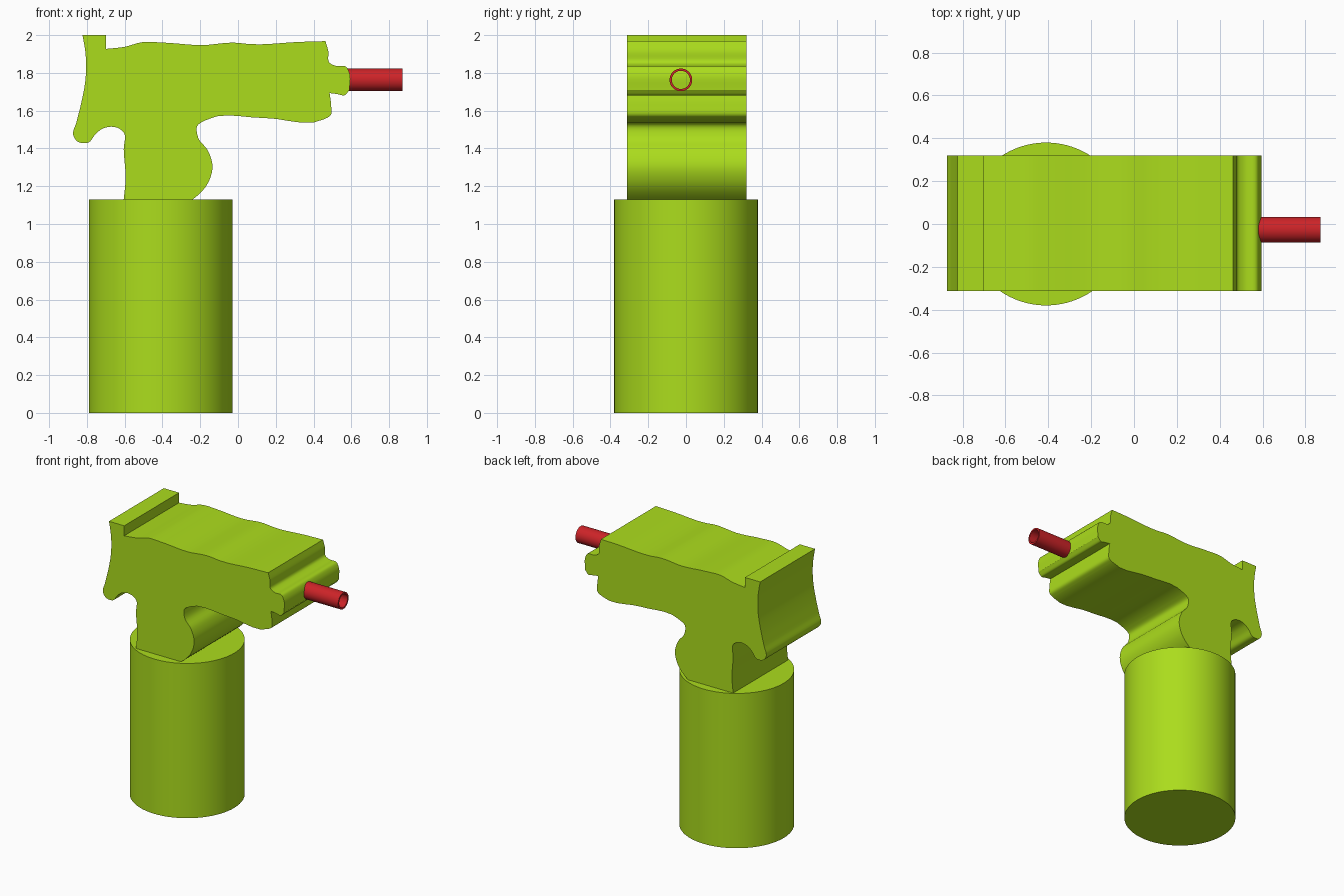
import bpy, bmesh, math
from mathutils import Vector, Matrix

if "Cube" in bpy.data.objects:
    bpy.data.objects.remove(bpy.data.objects["Cube"])


def material(name, rgb):
    m = bpy.data.materials.new(name)
    m.diffuse_color = (*rgb, 1)
    m.use_nodes = True
    m.node_tree.nodes["Principled BSDF"].inputs["Base Color"].default_value = m.diffuse_color
    return m


def finish(name, bm, mat):
    bmesh.ops.recalc_face_normals(bm, faces=bm.faces)
    me = bpy.data.meshes.new(name)
    bm.to_mesh(me)
    bm.free()
    ob = bpy.data.objects.new(name, me)
    bpy.context.collection.objects.link(ob)
    me.materials.append(mat)
    bpy.ops.object.select_all(action='DESELECT')
    ob.select_set(True)
    bpy.context.view_layer.objects.active = ob
    bpy.ops.object.shade_smooth_by_angle(angle=math.radians(35))
    return ob


def smooth_run(pts, steps=5):
    """Smooth curve through pts; the last point is left to the next run."""
    p = [Vector(q) for q in pts]
    n = len(p)
    if n == 2:
        return [p[0]]
    t = [0.0]
    for a, b in zip(p, p[1:]):
        t.append(t[-1] + (b - a).length)
    slope = [(p[i + 1] - p[i]) / (t[i + 1] - t[i]) for i in range(n - 1)]
    tan = [slope[0]]
    for i in range(1, n - 1):
        h0, h1 = t[i] - t[i - 1], t[i + 1] - t[i]
        tan.append((slope[i - 1] * h1 + slope[i] * h0) / (h0 + h1))
    tan.append(slope[-1])
    out = []
    for i in range(n - 1):
        h = t[i + 1] - t[i]
        for k in range(steps):
            s = k / steps
            out.append(p[i] * (2*s**3 - 3*s**2 + 1) + tan[i] * h * (s**3 - 2*s**2 + s)
                       + p[i + 1] * (3*s**2 - 2*s**3) + tan[i + 1] * h * (s**3 - s**2))
    return out


lime = material("lime", (0.41, 0.72, 0.012))
red = material("red", (0.61, 0.017, 0.021))

# Pump head: side outline (x, z) as smooth runs that meet at sharp corners
runs = [
    [(-.823, 2.0)],
    [(-.70, 2.0)],
    [(-.70, 1.927), (-.60, 1.938), (-.51, 1.962), (-.39, 1.96), (-.19, 1.947),
     (-.02, 1.96), (.07, 1.952), (.325, 1.964)],
    [(.463, 1.968), (.478, 1.915), (.483, 1.855), (.515, 1.838), (.572, 1.833),
     (.59, 1.80)],
    [(.59, 1.71), (.565, 1.682), (.525, 1.688)],
    [(.485, 1.693), (.493, 1.63), (.49, 1.575), (.457, 1.555), (.14, 1.561),
     (-.17, 1.55), (-.215, 1.52), (-.21, 1.455), (-.16, 1.39), (-.135, 1.305),
     (-.16, 1.215), (-.24, 1.13)],
    [(-.605, 1.13), (-.595, 1.235), (-.605, 1.395), (-.605, 1.485), (-.64, 1.51),
     (-.717, 1.505), (-.755, 1.475), (-.79, 1.432), (-.85, 1.437), (-.872, 1.47),
     (-.855, 1.54), (-.83, 1.64), (-.807, 1.77), (-.807, 1.90)],
]
outline = []
for i, run in enumerate(runs):
    outline += smooth_run(run + [runs[(i + 1) % len(runs)][0]])

bm = bmesh.new()
side = bm.faces.new([bm.verts.new((q.x, -0.313, q.y)) for q in outline])
ext = bmesh.ops.extrude_face_region(bm, geom=[side], use_keep_orig=True)
moved = [v for v in ext["geom"] if isinstance(v, bmesh.types.BMVert)]
bmesh.ops.translate(bm, verts=moved, vec=(0, 0.633, 0))
finish("pump_head", bm, lime)

# Round bottle below the head
bm = bmesh.new()
bmesh.ops.create_cone(bm, cap_ends=True, segments=96, radius1=0.38, radius2=0.38,
                      depth=1.13, matrix=Matrix.Translation((-0.41, 0, 0.565)))
finish("bottle", bm, lime)

# Hollow nozzle tube: rectangular section spun about the x axis
bm = bmesh.new()
cy, cz = -0.027, 1.763
section = [(.58, .060), (.87, .060), (.87, .048), (.58, .048)]
vs = [bm.verts.new((x, cy, cz + r)) for x, r in section]
es = [bm.edges.new((vs[i], vs[(i + 1) % 4])) for i in range(4)]
bmesh.ops.spin(bm, geom=vs + es, cent=(0, cy, cz), axis=(1, 0, 0),
               angle=math.tau, steps=48, use_merge=True)
bmesh.ops.remove_doubles(bm, verts=bm.verts, dist=1e-5)
finish("nozzle_tube", bm, red)
